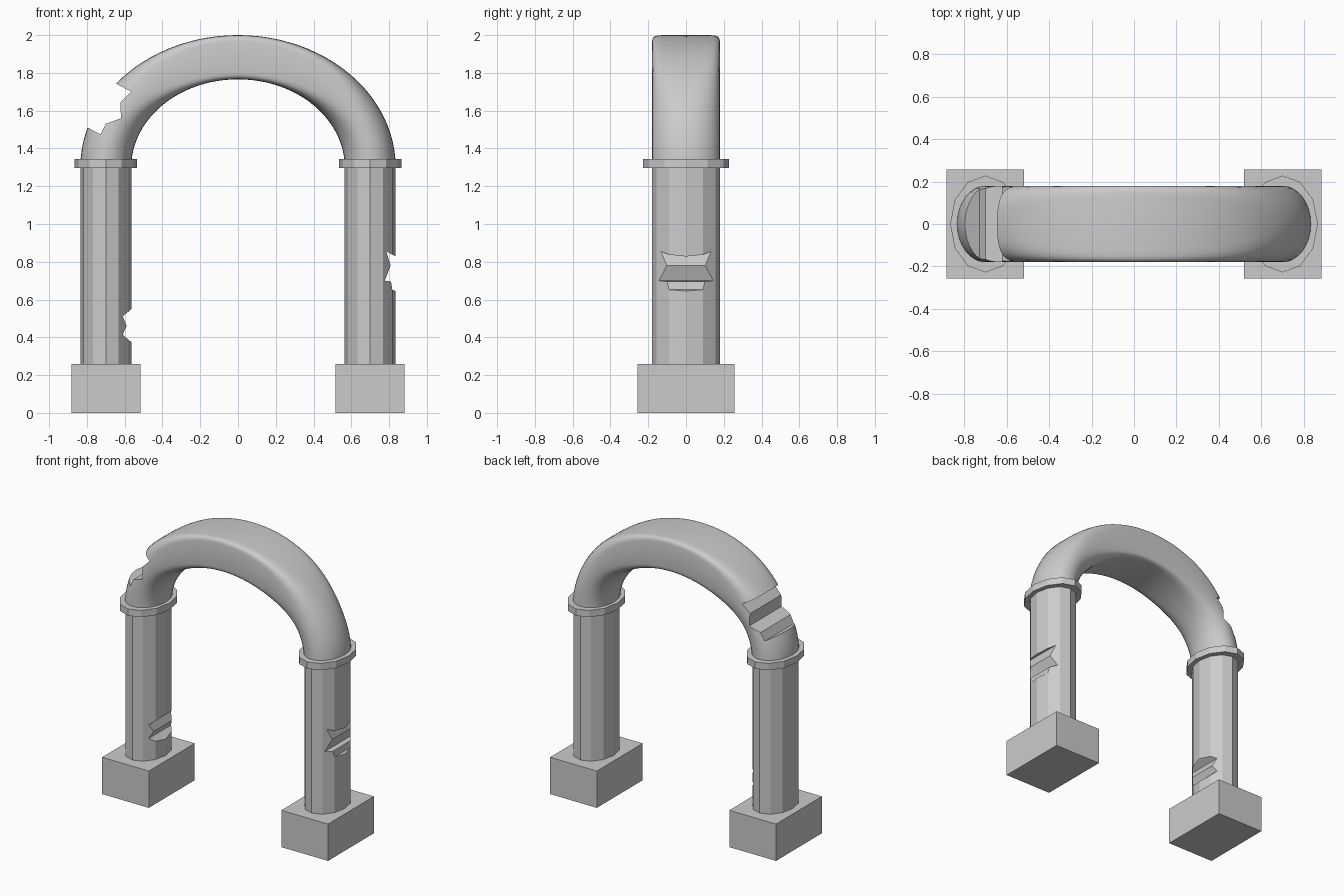
import bpy, bmesh
from math import pi, sin, cos

if "Cube" in bpy.data.objects:
    bpy.data.objects.remove(bpy.data.objects["Cube"])

PX = 0.70           # pillar centre distance
RX, RY = 0.135, 0.18  # pillar half width / half depth


def obj(name, bm):
    bmesh.ops.recalc_face_normals(bm, faces=bm.faces[:])
    me = bpy.data.meshes.new(name)
    bm.to_mesh(me)
    bm.free()
    o = bpy.data.objects.new(name, me)
    bpy.context.collection.objects.link(o)
    return o


def drum(name, x, rx, ry, z0, z1):
    # twelve-sided oval drum
    bpy.ops.mesh.primitive_cylinder_add(vertices=12, radius=1, depth=1, location=(x, 0, (z0 + z1) / 2))
    o = bpy.context.object
    o.name = name
    o.scale = (rx, ry, z1 - z0)
    bpy.ops.object.transform_apply(location=True, scale=True)
    return o


def chip(target, name, outline):
    # cut a jagged prism running along y out of the target
    bm = bmesh.new()
    face = bm.faces.new([bm.verts.new((x, -0.5, z)) for x, z in outline])
    ext = bmesh.ops.extrude_face_region(bm, geom=[face])
    bmesh.ops.translate(bm, vec=(0, 1, 0), verts=[v for v in ext["geom"] if isinstance(v, bmesh.types.BMVert)])
    cutter = obj(name, bm)
    cutter.hide_render = True
    mod = target.modifiers.new("chip", 'BOOLEAN')
    mod.operation, mod.solver, mod.object = 'DIFFERENCE', 'EXACT', cutter
    bpy.context.view_layer.objects.active = target
    bpy.ops.object.modifier_apply(modifier=mod.name)
    bpy.data.objects.remove(cutter)


# Plinths, shafts and collars
shafts = {}
for side, x in (("left", -PX), ("right", PX)):
    bpy.ops.mesh.primitive_cube_add(size=1, location=(x, 0, 0.13))
    base = bpy.context.object
    base.name = side + "_plinth"
    base.scale = (0.365, 0.512, 0.26)
    bpy.ops.object.transform_apply(location=True, scale=True)
    shafts[side] = drum(side + "_shaft", x, RX, RY, 0.26, 1.30)
    drum(side + "_collar", x, 0.166, 0.228, 1.297, 1.345)

# Arch: oval section at the springing that squares off toward the crown
SEG, N = 48, 32
bm = bmesh.new()
rings = []
for i in range(SEG + 1):
    a = pi * i / SEG
    e = 2 / (2 + 8 * sin(a) ** 5)
    ring = []
    for k in range(N):
        t = 2 * pi * k / N
        c, s = cos(t), sin(t)
        u = (1 if c > 0 else -1) * abs(c) ** e
        v = (1 if s > 0 else -1) * abs(s) ** e
        ring.append(bm.verts.new(((PX + RX * u) * cos(a), RY * v, 1.30 + (0.583 + 0.117 * u) * sin(a))))
    rings.append(ring)
for r0, r1 in zip(rings, rings[1:]):
    for k in range(N):
        j = (k + 1) % N
        bm.faces.new((r0[k], r0[j], r1[j], r1[k]))
bm.faces.new(rings[0])
bm.faces.new(rings[-1])
arch = obj("arch", bm)

# Broken shoulder of the arch and chipped shafts
chip(arch, "shoulder_cutter", [(-0.72, 1.79), (-0.63, 1.735), (-0.565, 1.70), (-0.622, 1.645), (-0.62, 1.56),
                               (-0.70, 1.53), (-0.728, 1.475), (-0.79, 1.507), (-0.95, 1.55)])
chip(shafts["left"], "left_cutter", [(-0.5, 0.62), (-0.575, 0.54), (-0.61, 0.512), (-0.59, 0.46),
                                     (-0.61, 0.415), (-0.578, 0.385), (-0.5, 0.33)])
chip(shafts["right"], "right_cutter", [(0.9, 0.81), (0.835, 0.828), (0.785, 0.855), (0.808, 0.78),
                                       (0.777, 0.70), (0.81, 0.695), (0.817, 0.652), (0.9, 0.62)])

bpy.ops.object.select_all(action='DESELECT')
arch.select_set(True)
bpy.context.view_layer.objects.active = arch
bpy.ops.object.shade_smooth_by_angle(angle=0.6)
